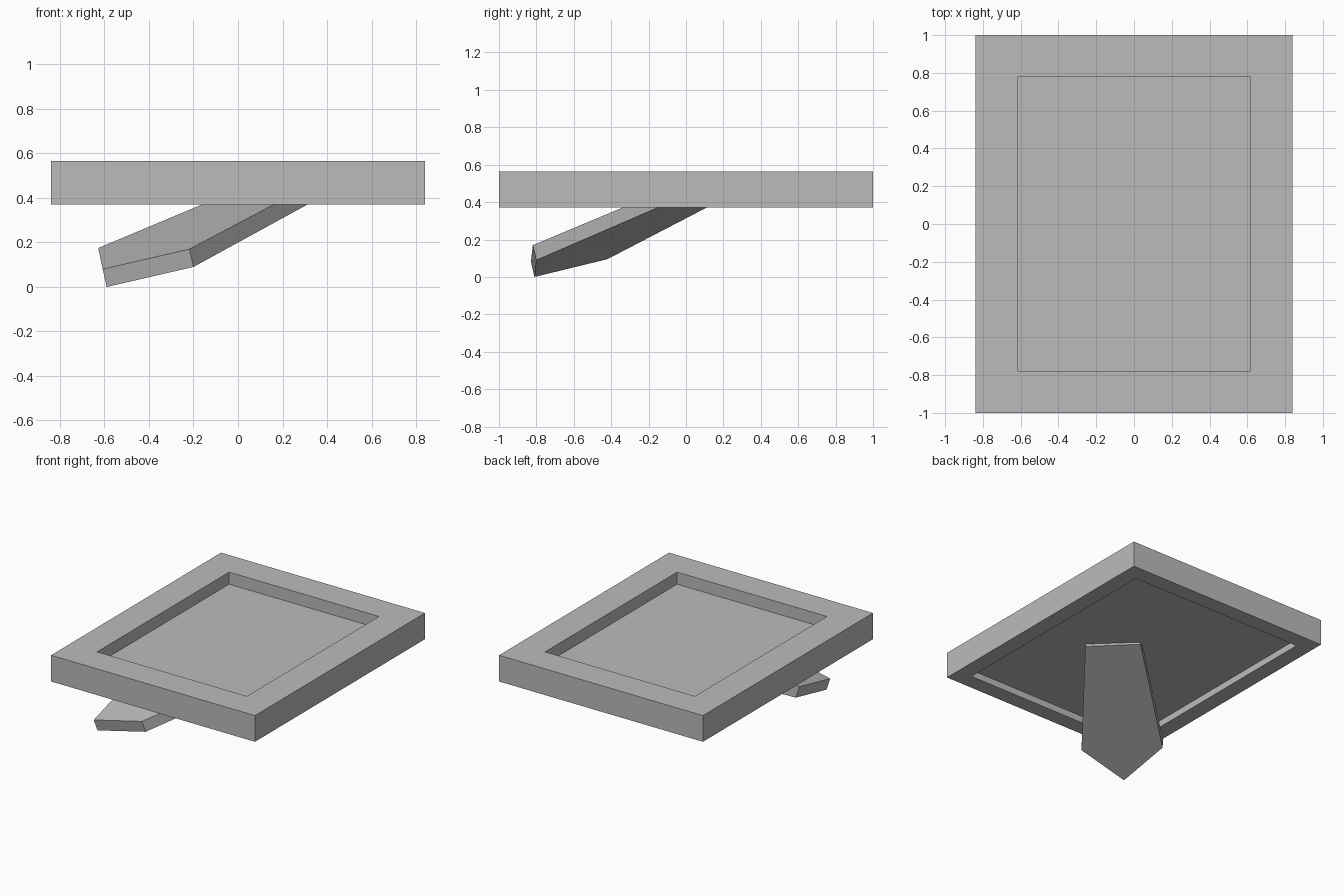
import bpy
import bmesh
from mathutils import Vector

cube = bpy.data.objects.get("Cube")
if cube:
    bpy.data.objects.remove(cube, do_unlink=True)

grey = bpy.data.materials.new("plain_grey")
grey.use_nodes = True
colour = (0.5, 0.5, 0.5, 1)
grey.diffuse_color = colour
grey.node_tree.nodes["Principled BSDF"].inputs["Base Color"].default_value = colour


def finish(bm, name):
    bmesh.ops.recalc_face_normals(bm, faces=bm.faces)
    mesh = bpy.data.meshes.new(name)
    bm.to_mesh(mesh)
    bm.free()
    mesh.materials.append(grey)
    obj = bpy.data.objects.new(name, mesh)
    bpy.context.collection.objects.link(obj)
    return obj


def skin(bm, loops):
    """Join consecutive vertex loops with quads."""
    for a, b in zip(loops, loops[1:]):
        n = len(a)
        for i in range(n):
            j = (i + 1) % n
            bm.faces.new((a[i], a[j], b[j], b[i]))


def rectangle(bm, hx, hy, z):
    return [bm.verts.new((sx * hx, sy * hy, z))
            for sx, sy in ((-1, -1), (1, -1), (1, 1), (-1, 1))]


BACK, PANEL_BACK, PANEL_FRONT, FRONT = 0.37, 0.42, 0.475, 0.565
OUTER, OPENING, REBATE = (0.84, 1.0), (0.617, 0.777), (0.72, 0.88)

# Frame: stepped moulding section carried around the rectangle
bm = bmesh.new()
section = [(OUTER, BACK), (OUTER, FRONT), (OPENING, FRONT),
           (OPENING, PANEL_FRONT), (REBATE, PANEL_FRONT), (REBATE, BACK)]
loops = [rectangle(bm, *size, z) for size, z in section]
skin(bm, loops + loops[:1])
finish(bm, "picture_frame")

# Backing panel seated in the rebate
bm = bmesh.new()
loops = [rectangle(bm, *REBATE, z) for z in (PANEL_BACK, PANEL_FRONT)]
skin(bm, loops)
bm.faces.new(loops[0])
bm.faces.new(loops[1])
finish(bm, "backing_panel")

# Pointed easel leg, running diagonally from the panel to its tip
bm = bmesh.new()
outline = [(-0.59, -0.81, 0), (-0.2, -0.8, 0.09), (0.357, -0.095, 0.395),
           (0.081, 0.167, 0.4), (-0.61, -0.42, 0.095)]
thickness = Vector((-0.018, -0.019, 0.08))
lower = [bm.verts.new(p) for p in outline]
upper = [bm.verts.new(Vector(p) + thickness) for p in outline]
for v in upper:
    v.co.z = min(v.co.z, PANEL_FRONT - 0.01)
skin(bm, [lower, upper])
bm.faces.new(lower)
bm.faces.new(upper)
finish(bm, "easel_leg")
